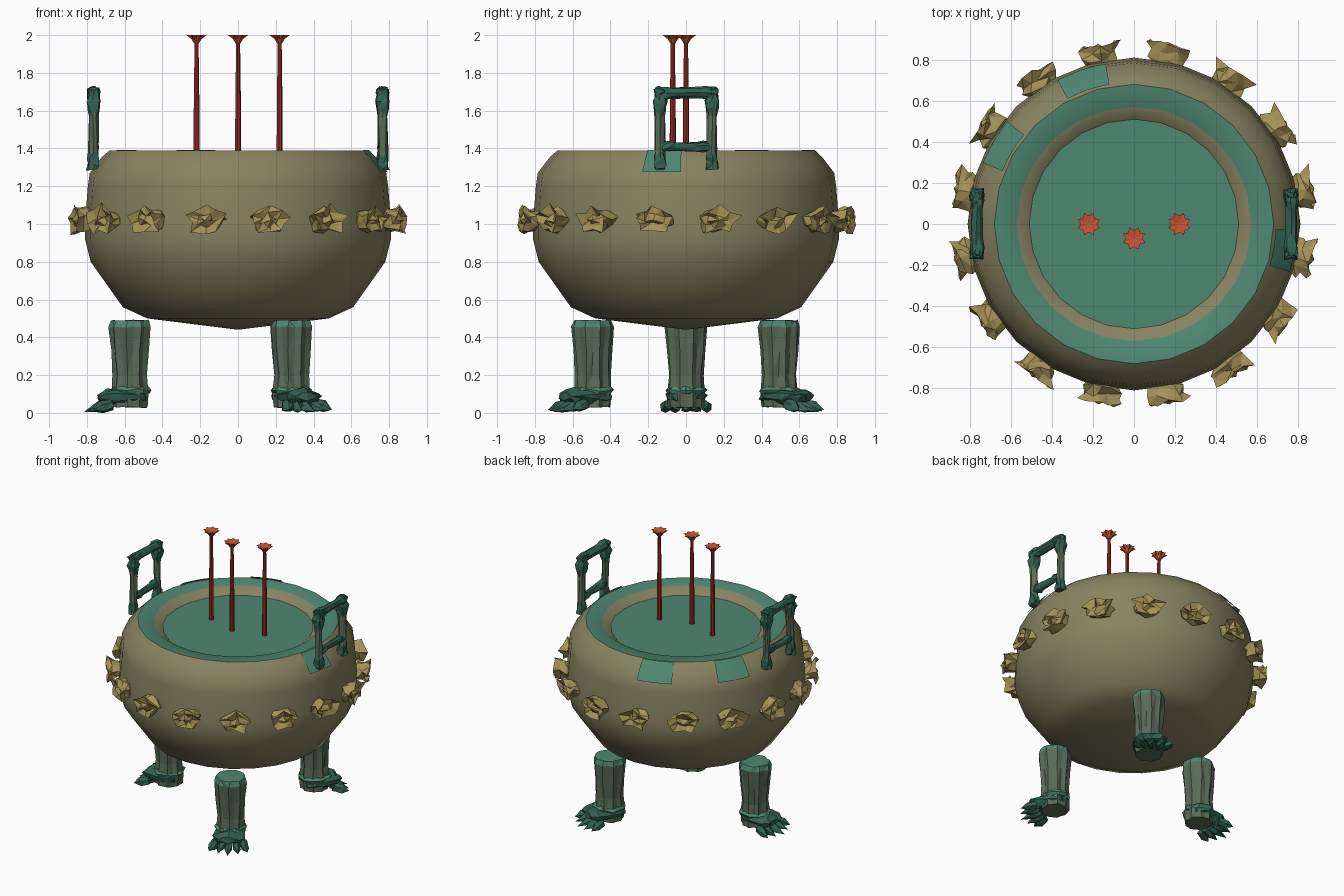
import bpy, bmesh, random
from math import cos, sin, pi, radians
from mathutils import Matrix, Vector

random.seed(4)
if "Cube" in bpy.data.objects:
    bpy.data.objects.remove(bpy.data.objects["Cube"])


def material(name, r, g, b):
    rgba = [(c / 255) ** 2.2 for c in (r, g, b)] + [1]
    m = bpy.data.materials.new(name)
    m.use_nodes = True
    m.diffuse_color = rgba
    m.node_tree.nodes["Principled BSDF"].inputs["Base Color"].default_value = rgba
    return m


BRONZE = material("olive_bronze", 136, 130, 98)
PATINA = material("patina_teal", 80, 134, 113)
GOLD = material("old_gold", 164, 146, 88)
SAGE = material("weathered_sage", 90, 108, 88)
DARK = material("dark_teal", 54, 98, 84)
RED = material("stick_red", 152, 46, 40)
EMBER = material("ember_orange", 204, 84, 54)


def move(x, y, z):
    return Matrix.Translation((x, y, z))


def spin(deg, axis="Z"):
    return Matrix.Rotation(radians(deg), 4, axis)


def loft(name, rings, sides, mats, place=Matrix(), jitter=0.0, rule=None,
         smooth=None, arc=None):
    """Stack rings of (height, rx, ry, spike); spike scales every other corner."""
    bm = bmesh.new()
    start, end = arc or (0, 360)
    count = sides + 1 if arc else sides
    rows = []
    for h, rx, ry, spike in rings:
        row = []
        for i in range(count):
            a = radians(start + (end - start) * i / sides)
            k = 1 + spike * (i % 2)
            p = Vector((rx * k * cos(a), ry * k * sin(a), h))
            if rx > 0:
                p += Vector([random.uniform(-jitter, jitter) for _ in range(3)])
            row.append(bm.verts.new(p))
        rows.append(row)
    for low, high in zip(rows, rows[1:]):
        for i in range(sides):
            j = (i + 1) % count
            bm.faces.new((low[i], low[j], high[j], high[i]))
    if not arc:
        if rings[0][1] > 0:
            bm.faces.new(rows[0][::-1])
        if rings[-1][1] > 0:
            bm.faces.new(rows[-1])
    bmesh.ops.remove_doubles(bm, verts=bm.verts, dist=0.0001)
    if jitter:
        bmesh.ops.triangulate(bm, faces=bm.faces[:])
    bm.normal_update()
    if rule:
        for f in bm.faces:
            f.material_index = rule(f)
    bm.transform(place)
    mesh = bpy.data.meshes.new(name)
    bm.to_mesh(mesh)
    bm.free()
    for m in mats:
        mesh.materials.append(m)
    ob = bpy.data.objects.new(name, mesh)
    bpy.context.collection.objects.link(ob)
    if smooth:
        bpy.ops.object.select_all(action="DESELECT")
        ob.select_set(True)
        bpy.context.view_layer.objects.active = ob
        bpy.ops.object.shade_smooth_by_angle(angle=radians(smooth))
    return ob


def round_rings(points):
    return [(z, r, r, 0) for r, z in points]


# Bowl with rim, inner lip and filled top
bowl_profile = [(0, .44), (.48, .5), (.61, .56), (.78, .8), (.81, .92), (.81, 1.0),
                (.795, 1.2), (.785, 1.27), (.72, 1.355), (.68, 1.39),
                (.57, 1.38), (.51, 1.335), (0, 1.335)]
loft("bowl", round_rings(bowl_profile), 24, [BRONZE, PATINA], smooth=37,
     rule=lambda f: int(f.normal.z > .9))

# Patina patches on the shoulder
for n, (a, b) in enumerate([(-17, -2), (100, 118), (141, 158)]):
    loft(f"patina_patch_{n + 1}",
         round_rings([(.793, 1.275), (.727, 1.358), (.69, 1.393)]),
         4, [PATINA], arc=(a, b), smooth=37)

# Belt of jagged studs
stud_rings = [(-.05, .03, .05, 0), (-.01, .055, .085, .1), (.03, .05, .075, .2),
              (.065, .06, .085, .35), (.045, .03, .045, 0), (.075, 0, 0, 0)]
for n in range(16):
    place = spin(22.5 * n + 11.25) @ move(.82, 0, 1.02) @ spin(90, "Y")
    loft(f"stud_{n + 1}", stud_rings, 10, [GOLD], place, jitter=.016)

# Fluted legs with collar, foot and claws
leg_rings = [(.03, .095, .095, -.08), (.1, .1, .1, -.1), (.2, .093, .093, -.14),
             (.33, .103, .103, -.14), (.455, .113, .113, -.1), (.49, .1, .1, -.04)]
foot_rings = [(0, .03, .07, 0), (.05, .04, .1, .05), (.14, .042, .105, .08),
              (.21, .038, .1, .12), (.25, .02, .07, .1)]
for n, angle in enumerate((180, 60, -60)):
    base = spin(angle) @ move(.57, 0, 0)
    loft(f"leg_{n + 1}", leg_rings, 18, [SAGE, PATINA], base, jitter=.004,
         rule=lambda f: int(f.calc_center_median().z > .46))
    loft(f"ankle_collar_{n + 1}",
         [(.1, .09, .09, .1), (.12, .105, .105, .08), (.135, .09, .09, .08)],
         14, [PATINA], base, jitter=.006)
    loft(f"foot_{n + 1}", foot_rings, 10, [DARK],
         base @ move(-.08, 0, .085) @ spin(90, "Y"), jitter=.009)
    for c in range(5):
        v = (c - 2) * .045
        reach = .15 - abs(c - 2) * .02
        loft(f"claw_{n + 1}_{c + 1}",
             [(0, .03, .028, 0), (.06, .028, .026, .2), (reach, 0, 0, 0)], 6, [DARK],
             base @ move(.1, v, .045) @ spin(v * 250) @ spin(105, "Y"), jitter=.005)

# Handles: two posts and two crossbars on each side
post_rings = [(0, .034, .03, .2), (.025, .026, .03, .4), (.06, .03, .03, .15),
              (.09, .026, .027, 0), (.28, .024, .025, 0), (.32, .03, .032, .2),
              (.36, .034, .036, .3), (.39, .03, .03, .1), (.42, .03, .03, .4),
              (.435, .015, .015, 0)]
for side, label in ((1, "left"), (-1, "right")):
    for end, spot in ((-1, "front"), (1, "back")):
        loft(f"{label}_handle_post_{spot}", post_rings, 8, [DARK, SAGE],
             move(side * .765, end * .138, 1.29), jitter=.006,
             rule=lambda f: int(.08 < f.calc_center_median().z < .3))
    for part, z, half, r in (("top", 1.695, .16, .027), ("lower", 1.41, .125, .023)):
        bar = [(-half, r, r, .3), (-half * .7, r * 1.2, r * 1.2, .1),
               (-half * .45, r, r, 0), (half * .45, r, r, 0),
               (half * .7, r * 1.2, r * 1.2, .1), (half, r, r, .3)]
        loft(f"{label}_handle_{part}_bar", bar, 8, [DARK],
             move(side * .765, 0, z) @ spin(-90, "X"), jitter=.006)

# Incense sticks with star-shaped glowing tips
for n, (x, y) in enumerate([(-.22, 0), (0, -.07), (.22, 0)]):
    spot = move(x, y, 0)
    loft(f"incense_stick_{n + 1}", round_rings([(.017, 1.33), (.016, 1.6), (.011, 1.97)]),
         7, [RED], spot)
    loft(f"incense_tip_{n + 1}",
         [(1.955, .012, .012, 0), (1.98, .026, .026, .15), (2.0, .04, .04, .45),
          (1.993, 0, 0, 0)], 16, [EMBER], spot)
